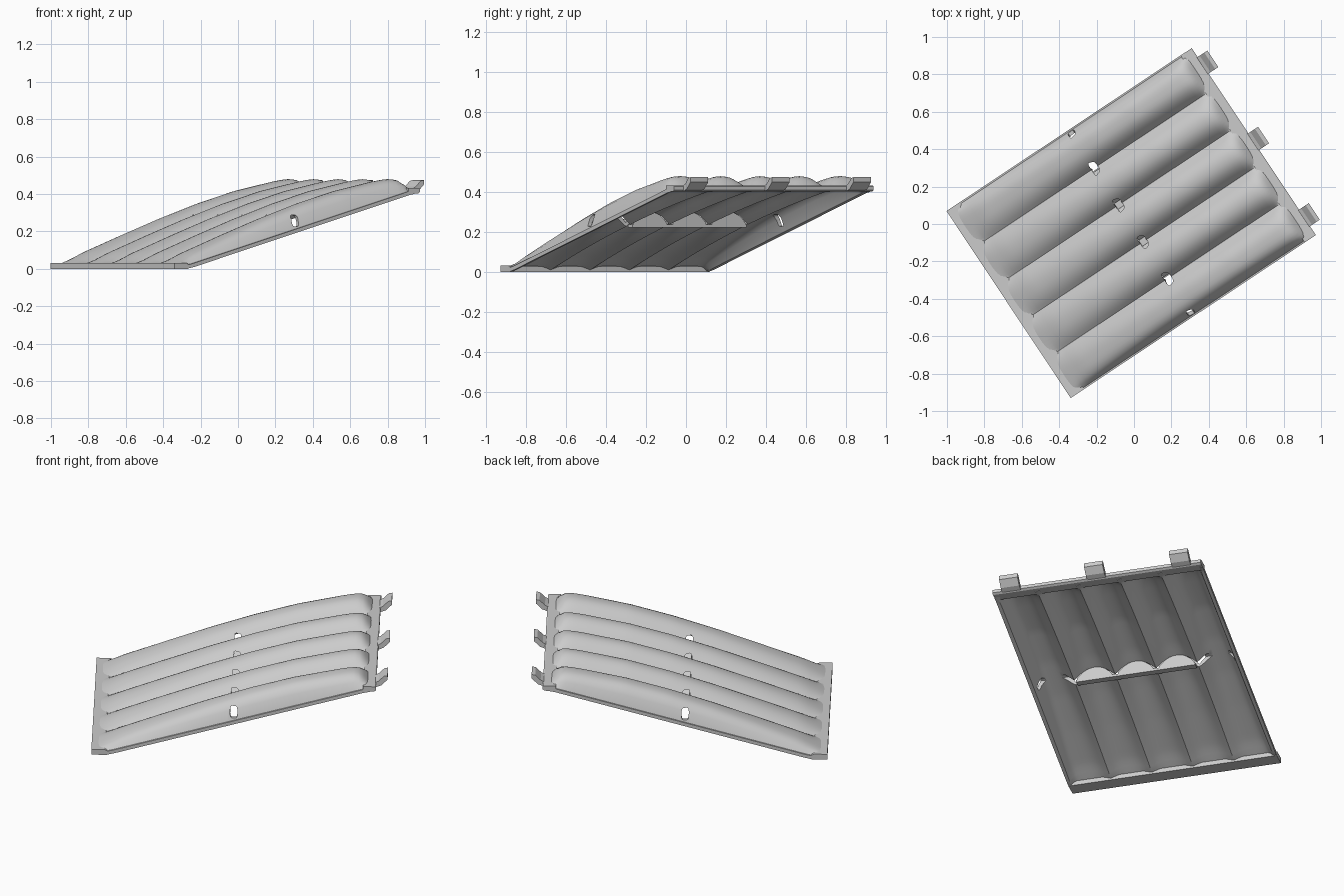
import bpy, bmesh, math
from mathutils import Matrix

if "Cube" in bpy.data.objects:
    bpy.data.objects.remove(bpy.data.objects["Cube"])

# The panel is laid out along u (ridges) and v (across), then turned into place
PLACE = Matrix.Translation((-0.015, 0.005, 0)) @ Matrix.Rotation(math.radians(33.6), 4, "Z")
HALF, RIDGES = 0.6, 5
PITCH = 2 * HALF / RIDGES * 0.985

gray = bpy.data.materials.new("light_gray")
gray.use_nodes = True
color = (0.6, 0.6, 0.6, 1)
gray.diffuse_color = color
gray.node_tree.nodes["Principled BSDF"].inputs["Base Color"].default_value = color


def finish(name, bm):
    bmesh.ops.recalc_face_normals(bm, faces=bm.faces)
    bm.transform(PLACE)
    mesh = bpy.data.meshes.new(name)
    bm.to_mesh(mesh)
    bm.free()
    mesh.materials.append(gray)
    ob = bpy.data.objects.new(name, mesh)
    bpy.context.collection.objects.link(ob)
    return ob


def extrude(name, outline, v0, v1):
    """Sweep a closed (u, z) outline from v0 to v1."""
    bm = bmesh.new()
    a, b = ([bm.verts.new((u, v, z)) for u, z in outline] for v in (v0, v1))
    bm.faces.new(a)
    bm.faces.new(b[::-1])
    for i in range(len(a)):
        j = (i + 1) % len(a)
        bm.faces.new((a[i], b[i], b[j], a[j]))
    return finish(name, bm)


def lerp(table, u):
    for (a, za), (b, zb) in zip(table, table[1:]):
        if u <= b:
            return za + (zb - za) * max(0, (u - a) / (b - a))
    return table[-1][1]


CREST = [(-0.76, 0.027), (-0.7, 0.055), (-0.628, 0.09), (-0.388, 0.182), (-0.148, 0.27),
         (0.092, 0.35), (0.33, 0.417), (0.573, 0.467), (0.64, 0.478), (0.68, 0.48),
         (0.71, 0.468), (0.75, 0.42)]


def height(u, v):
    crest = lerp(CREST, u)
    f = (u + 0.7) / 1.42
    valley = max(0.025, min(crest, 0.03 + 0.39 * f + 0.12 * f * (1 - f)))
    base = max(0.022, min(crest, 0.02 + 0.395 * f))
    k = max(-2, min(2, round(v / PITCH)))
    t = (v - k * PITCH) / (PITCH / 2)
    if abs(k) == 2 and t * k > 0:          # outer wall drops to the rim
        t = min(1, abs(t))
        return base + (crest - base) * (1 - t ** 3.2) ** 0.75
    return valley + (crest - valley) * max(0, 1 - abs(t) ** 2.2)


# Ridged shell
STEPS = 12
vs = [-HALF] + [PITCH * (i / STEPS - RIDGES / 2) for i in range(RIDGES * STEPS + 1)] + [HALF]
us = [-0.76 + 1.51 * i / 50 for i in range(51)]
bm = bmesh.new()
grid = [[bm.verts.new((u, v, height(u, v))) for v in vs] for u in us]
for r, s in zip(grid, grid[1:]):
    for j in range(len(vs) - 1):
        bm.faces.new((r[j], s[j], s[j + 1], r[j + 1]))
shell = finish("ridged_shell", bm)
if shell.data.polygons[0].normal.z < 0:
    shell.data.flip_normals()

# Strap slot through the outer walls and valleys
slot = [(0.02 * math.copysign(1, math.cos(a)) * abs(math.cos(a)) ** 0.5,
         0.257 + 0.031 * math.copysign(1, math.sin(a)) * abs(math.sin(a)) ** 0.5)
        for a in [math.tau * (i + 0.5) / 16 for i in range(16)]]
cutter = extrude("slot_cutter", slot, -0.7, 0.7)
cutter.hide_render = True
solid = shell.modifiers.new("thickness", "SOLIDIFY")
solid.thickness, solid.offset = 0.02, -1
cut = shell.modifiers.new("slot", "BOOLEAN")
cut.operation, cut.object, cut.solver = "DIFFERENCE", cutter, "EXACT"
bpy.context.view_layer.objects.active = shell
for name in ("thickness", "slot"):
    bpy.ops.object.modifier_apply(modifier=name)
bpy.data.objects.remove(cutter)

# Flat end borders
lower = extrude("lower_border", [(-0.787, 0), (-0.70, 0), (-0.70, 0.026), (-0.715, 0.032),
                                 (-0.787, 0.032)], -HALF, HALF)
upper = extrude("upper_border", [(0.715, 0.402), (0.775, 0.402), (0.787, 0.41), (0.787, 0.428),
                                 (0.78, 0.432), (0.715, 0.432)], -HALF, HALF)

# Upturned clip tabs
for name, c in (("right_tab", -0.49), ("middle_tab", 0), ("left_tab", 0.49)):
    extrude(name, [(0.74, 0.405), (0.79, 0.405), (0.815, 0.415), (0.85, 0.45), (0.85, 0.474),
                   (0.83, 0.47), (0.8, 0.44), (0.78, 0.43), (0.74, 0.43)], c - 0.053, c + 0.053)

# Cross ribs below the three middle ridges, joined by a low bar
for k in (-1, 0, 1):
    bm = bmesh.new()
    arch = [(-0.1, 0.224)] + [(0.1 * t / 5, 0.245 + 0.055 * (1 - abs(t / 5) ** 2.2))
                              for t in range(-5, 6)] + [(0.1, 0.224)]
    front, back = ([bm.verts.new((u, k * PITCH + v, z)) for v, z in arch] for u in (-0.018, 0.022))
    bm.faces.new(front)
    bm.faces.new(back[::-1])
    for i in range(len(arch)):
        j = (i + 1) % len(arch)
        bm.faces.new((front[i], back[i], back[j], front[j]))
    finish("cross_rib", bm)
extrude("rib_bar", [(-0.018, 0.222), (0.022, 0.222), (0.022, 0.236), (-0.018, 0.236)],
        -1.45 * PITCH, 1.45 * PITCH)

# Smooth shading with sharp creases
bpy.ops.object.select_all(action="DESELECT")
shell.select_set(True)
bpy.context.view_layer.objects.active = shell
bpy.ops.object.shade_smooth_by_angle(angle=math.radians(35))
